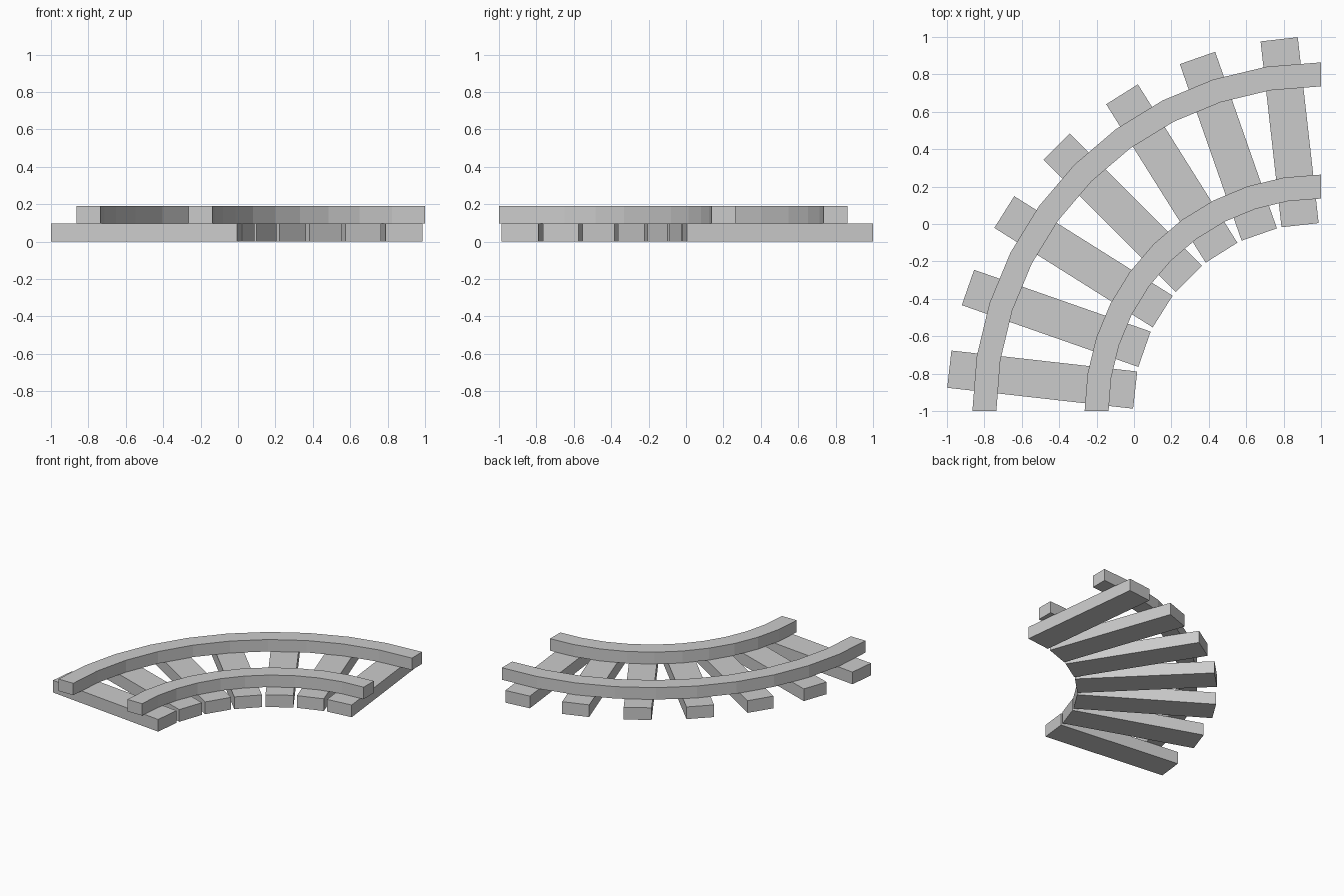
import bpy, bmesh
from math import sin, cos, pi
from mathutils import Matrix, Vector

if "Cube" in bpy.data.objects:
    bpy.data.objects.remove(bpy.data.objects["Cube"])

CENTRE = Vector((1.0, -1.0, 0.0))   # centre of the quarter-circle bend
SLEEPER_H, RAIL_H = 0.096, 0.094


def finish(name, bm):
    bmesh.ops.recalc_face_normals(bm, faces=bm.faces)
    mesh = bpy.data.meshes.new(name)
    bm.to_mesh(mesh)
    bm.free()
    bpy.context.collection.objects.link(bpy.data.objects.new(name, mesh))


def curved_rail(name, r_in, r_out, z0, z1, segments=10):
    bm = bmesh.new()
    rings = []
    for i in range(segments + 1):
        a = pi / 2 + i * pi / 2 / segments
        rings.append([bm.verts.new(CENTRE + Vector((r * cos(a), r * sin(a), z)))
                      for r, z in ((r_in, z0), (r_out, z0), (r_out, z1), (r_in, z1))])
    for p, q in zip(rings, rings[1:]):
        for k in range(4):
            n = (k + 1) % 4
            bm.faces.new((p[k], p[n], q[n], q[k]))
    bm.faces.new(rings[0])
    bm.faces.new(rings[-1])
    finish(name, bm)


def sleeper(name, angle):
    bm = bmesh.new()
    place = (Matrix.Translation(CENTRE) @ Matrix.Rotation(angle, 4, 'Z')
             @ Matrix.Translation((1.5, 0, SLEEPER_H / 2))
             @ Matrix.Diagonal((1.0, 0.2, SLEEPER_H, 1)))
    bmesh.ops.create_cube(bm, size=1, matrix=place)
    finish(name, bm)


# Two concentric rails resting on the sleepers
curved_rail("outer_rail", 1.736, 1.864, SLEEPER_H, SLEEPER_H + RAIL_H)
curved_rail("inner_rail", 1.136, 1.264, SLEEPER_H, SLEEPER_H + RAIL_H)

# Seven sleepers fanned evenly around the bend
for i in range(7):
    sleeper(f"sleeper_{i + 1}", pi / 2 + (i + 0.5) * pi / 14)
